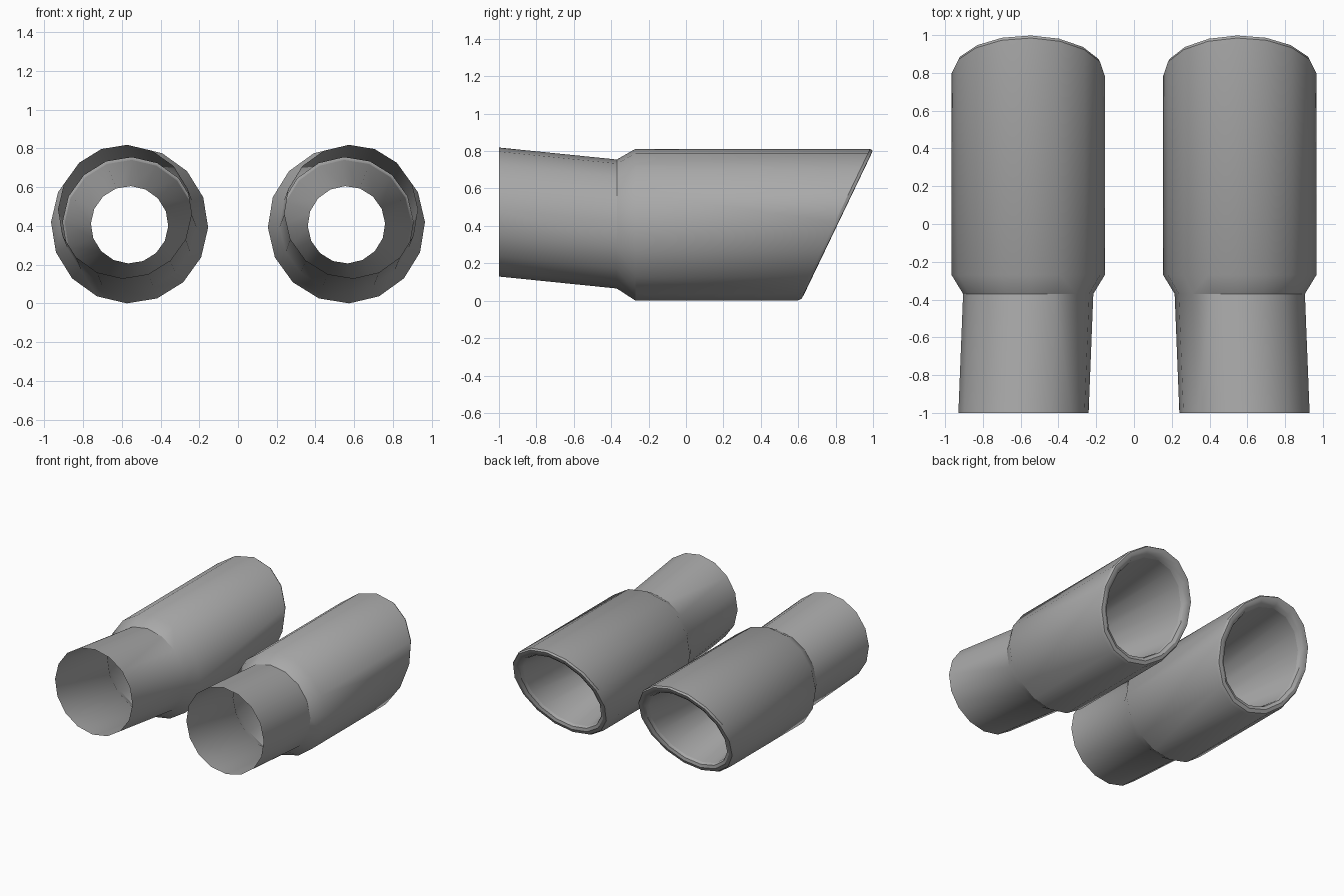
import bpy
import bmesh
import math

cube = bpy.data.objects.get("Cube")
if cube:
    bpy.data.objects.remove(cube, do_unlink=True)

SIDES = 16
TWIST = math.radians(2)
CENTRE_X, CENTRE_Z = 0.56, 0.406

steel = bpy.data.materials.new("grey_steel")
steel.use_nodes = True
grey = (0.4, 0.4, 0.4, 1)
steel.diffuse_color = grey
steel.node_tree.nodes["Principled BSDF"].inputs["Base Color"].default_value = grey


def slanted(z, offset):
    """Depth of the slanted mouth at height z."""
    return 0.615 + 0.48 * z + offset


def loft(name, rings, side):
    """Join rings of (radius, y, x shift, z shift, on slanted mouth)."""
    bm = bmesh.new()
    loops = []
    for radius, y, dx, dz, slant in rings:
        loop = []
        for i in range(SIDES):
            a = TWIST - math.tau * i / SIDES
            x = CENTRE_X + dx - radius * math.sin(a)
            z = CENTRE_Z + dz + radius * math.cos(a)
            loop.append(bm.verts.new((side * x, slanted(z, y) if slant else y, z)))
        loops.append(loop)
    for a, b in zip(loops, loops[1:]):
        for i in range(SIDES):
            j = (i + 1) % SIDES
            face = bm.faces.new((a[i], a[j], b[j], b[i]))
            if side > 0:
                face.normal_flip()
    bm.normal_update()
    # Outer wall must face away from its axis
    first = bm.faces[:][0] if not hasattr(bm.faces, "ensure_lookup_table") else None
    bm.faces.ensure_lookup_table()
    first = bm.faces[0]
    c = first.calc_center_median()
    out = (c.x - side * CENTRE_X) * first.normal.x + (c.z - CENTRE_Z) * first.normal.z
    if (out < 0) != name.startswith("inner"):
        bmesh.ops.reverse_faces(bm, faces=bm.faces[:])
    mesh = bpy.data.meshes.new(name)
    bm.to_mesh(mesh)
    bm.free()
    mesh.materials.append(steel)
    obj = bpy.data.objects.new(name, mesh)
    bpy.context.collection.objects.link(obj)
    bpy.ops.object.select_all(action="DESELECT")
    obj.select_set(True)
    bpy.context.view_layer.objects.active = obj
    bpy.ops.object.shade_smooth_by_angle(angle=math.radians(32))


# Inlet pipe, flared shoulder, sleeve and rolled lip
shell = [
    (0.345, -1, 0.025, 0.068, False),
    (0.345, -0.37, 0, 0.004, False),
    (0.406, -0.27, 0, 0, False),
    (0.406, -0.02, 0, 0, True),
    (0.396, -0.002, 0, 0, True),
    (0.37, 0, 0, 0, True),
    (0.345, -0.015, 0, 0, True),
    (0.335, -0.04, 0, 0, True),
]
# Liner narrowing from the lip into the sleeve
liner = [
    (0.335, -0.04, 0, 0, True),
    (0.2, -0.2, 0, 0, False),
]

for side, label in ((1, "left"), (-1, "right")):
    loft("exhaust_shell_" + label, shell, side)
    loft("inner_liner_" + label, liner, side)
